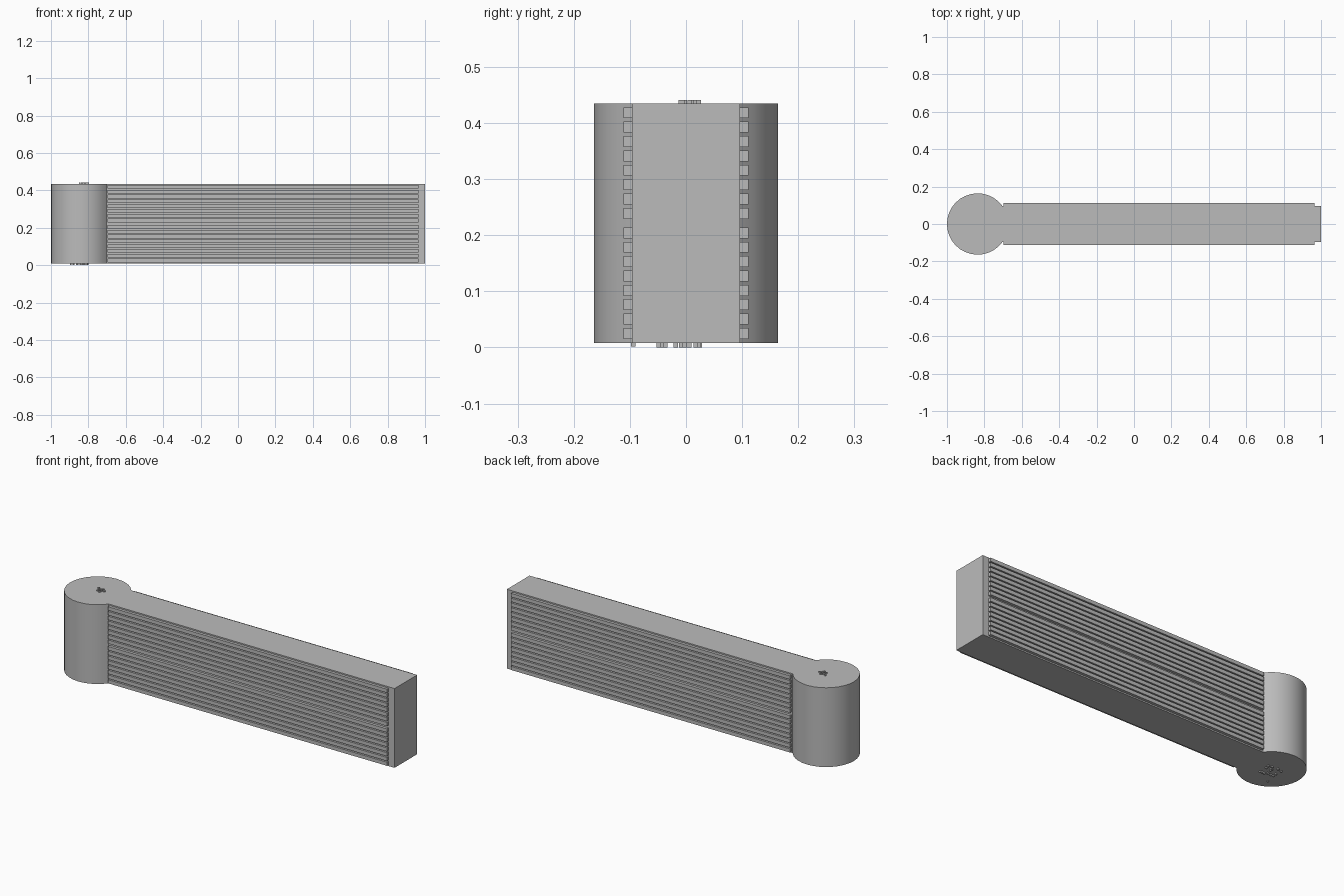
import bpy
import bmesh
import math
import random
from mathutils import Matrix, Vector

cube = bpy.data.objects.get("Cube")
if cube:
    bpy.data.objects.remove(cube, do_unlink=True)

Z0, Z1 = 0.008, 0.435
HUB_X, HUB_R = -0.836, 0.164
BODY_Y = 0.096

grey = bpy.data.materials.new("plain_grey")
grey.use_nodes = True
grey.diffuse_color = (0.5, 0.5, 0.5, 1)
grey.node_tree.nodes["Principled BSDF"].inputs["Base Color"].default_value = (0.5, 0.5, 0.5, 1)


def finish(bm, name):
    bmesh.ops.recalc_face_normals(bm, faces=bm.faces)
    mesh = bpy.data.meshes.new(name)
    bm.to_mesh(mesh)
    bm.free()
    mesh.materials.append(grey)
    obj = bpy.data.objects.new(name, mesh)
    bpy.context.collection.objects.link(obj)
    return obj


def add_box(bm, low, high):
    low, high = Vector(low), Vector(high)
    size = Matrix.Diagonal((high - low).to_4d())
    size[3][3] = 1
    bmesh.ops.create_cube(bm, size=1, matrix=Matrix.Translation((low + high) / 2) @ size)


# Body: round hub and straight arm as one extruded keyhole outline
bm = bmesh.new()
join = math.asin(BODY_Y / HUB_R)
steps = 26
outline = [(1, -BODY_Y), (1, BODY_Y)]
for i in range(steps + 1):
    a = join + (2 * math.pi - 2 * join) * i / steps
    outline.append((HUB_X + HUB_R * math.cos(a), HUB_R * math.sin(a)))
base = bm.faces.new([bm.verts.new((x, y, Z0)) for x, y in outline])
top = bmesh.ops.extrude_face_region(bm, geom=[base], use_keep_orig=True)
bmesh.ops.translate(bm, vec=(0, 0, Z1 - Z0),
                    verts=[v for v in top["geom"] if isinstance(v, bmesh.types.BMVert)])
body = finish(bm, "hub_and_arm")
bpy.context.view_layer.objects.active = body
body.select_set(True)
bpy.ops.object.shade_smooth_by_angle(angle=math.radians(25))
body.select_set(False)

# Side slats: two banks of eight on each face of the arm
for side, name in ((-1, "front_slats"), (1, "back_slats")):
    bm = bmesh.new()
    for start in (0.025, 0.239):
        for i in range(8):
            z = start + i * 0.0256
            ys = sorted((side * (BODY_Y - 0.002), side * 0.111))
            add_box(bm, (-0.697, ys[0], z - 0.0097), (0.965, ys[1], z + 0.0097))
    finish(bm, name)


# Small rough studs at the hub axis, above and below
def studs(name, count, xs, ys, zs, seed):
    rng = random.Random(seed)
    bm = bmesh.new()
    for _ in range(count):
        x, y = rng.uniform(*xs), rng.uniform(*ys)
        add_box(bm, (x - 0.004, y - 0.004, zs[0]), (x + 0.004, y + 0.004, zs[1]))
    finish(bm, name)


studs("top_studs", 10, (-0.846, -0.801), (-0.012, 0.028), (Z1 - 0.002, 0.441), 3)
studs("bottom_studs", 18, (-0.88, -0.801), (-0.058, 0.028), (0, Z0 + 0.002), 5)
studs("bottom_outer_stud", 1, (-0.894, -0.893), (-0.095, -0.094), (0.002, Z0 + 0.002), 1)
